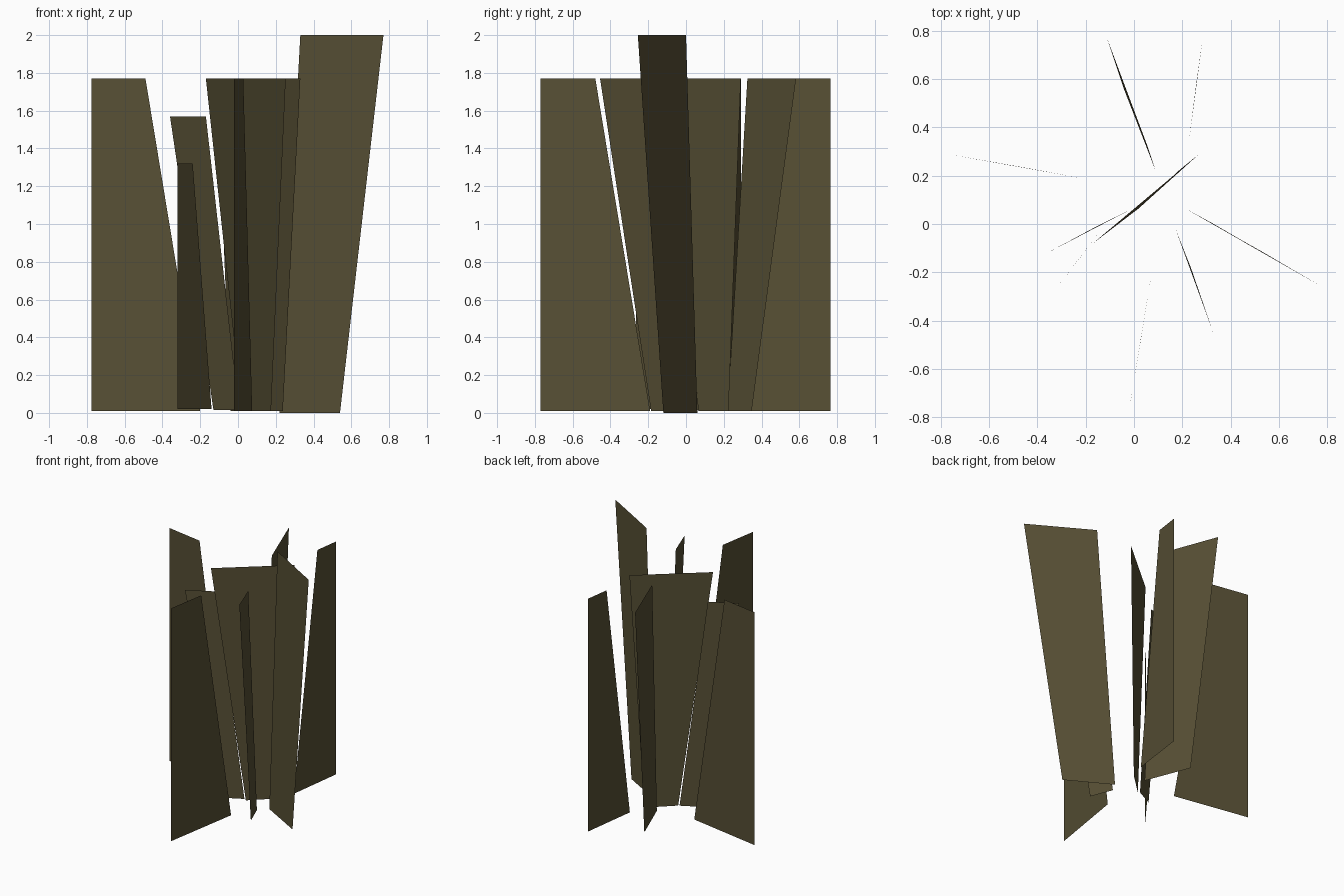
import bpy
import bmesh

# One flat colour shared by all blades
olive = bpy.data.materials.new("dry_olive")
olive.diffuse_color = (0.095, 0.079, 0.035, 1.0)


def card(name, low_a, low_b, top_a, top_b, z0, z1):
    """Upright paper-thin panel given by its bottom and top edges."""
    bm = bmesh.new()
    corners = [(*low_a, z0), (*low_b, z0), (*top_b, z1), (*top_a, z1)]
    bm.faces.new([bm.verts.new(c) for c in corners])
    mesh = bpy.data.meshes.new(name)
    bm.to_mesh(mesh)
    bm.free()
    mesh.materials.append(olive)
    obj = bpy.data.objects.new(name, mesh)
    bpy.context.collection.objects.link(obj)
    return obj


# name, bottom edge (inner, outer), top edge (inner, outer), z range
cards = [
    # tall blade on the right
    ("tall_right_blade", (0.22, 0.06), (0.54, -0.12), (0.33, 0.0), (0.77, -0.255), 0.0, 2.0),
    # wide blade on the left
    ("left_blade", (-0.20, 0.187), (-0.775, 0.29), (-0.49, 0.24), (-0.775, 0.29), 0.01, 1.77),
    # front blades
    ("front_blade", (0.075, -0.19), (-0.02, -0.77), (0.028, -0.48), (-0.02, -0.77), 0.01, 1.77),
    ("front_right_blade", (0.172, -0.02), (0.237, -0.185), (0.25, -0.235), (0.33, -0.455), 0.01, 1.77),
    ("short_front_left_blade", (-0.14, -0.03), (-0.32, -0.265), (-0.24, -0.16), (-0.32, -0.265), 0.02, 1.32),
    # centre blades
    ("centre_blade", (0.02, 0.065), (0.19, 0.225), (-0.17, -0.08), (0.27, 0.29), 0.01, 1.77),
    ("centre_left_blade", (0.005, 0.07), (-0.13, 0.0), (-0.17, -0.018), (-0.36, -0.12), 0.015, 1.57),
    # back blades
    ("back_blade", (0.09, 0.22), (-0.04, 0.555), (0.055, 0.325), (-0.11, 0.765), 0.01, 1.77),
    ("back_right_blade", (0.228, 0.345), (0.284, 0.765), (0.258, 0.58), (0.284, 0.765), 0.01, 1.77),
]
for c in cards:
    card(*c)
